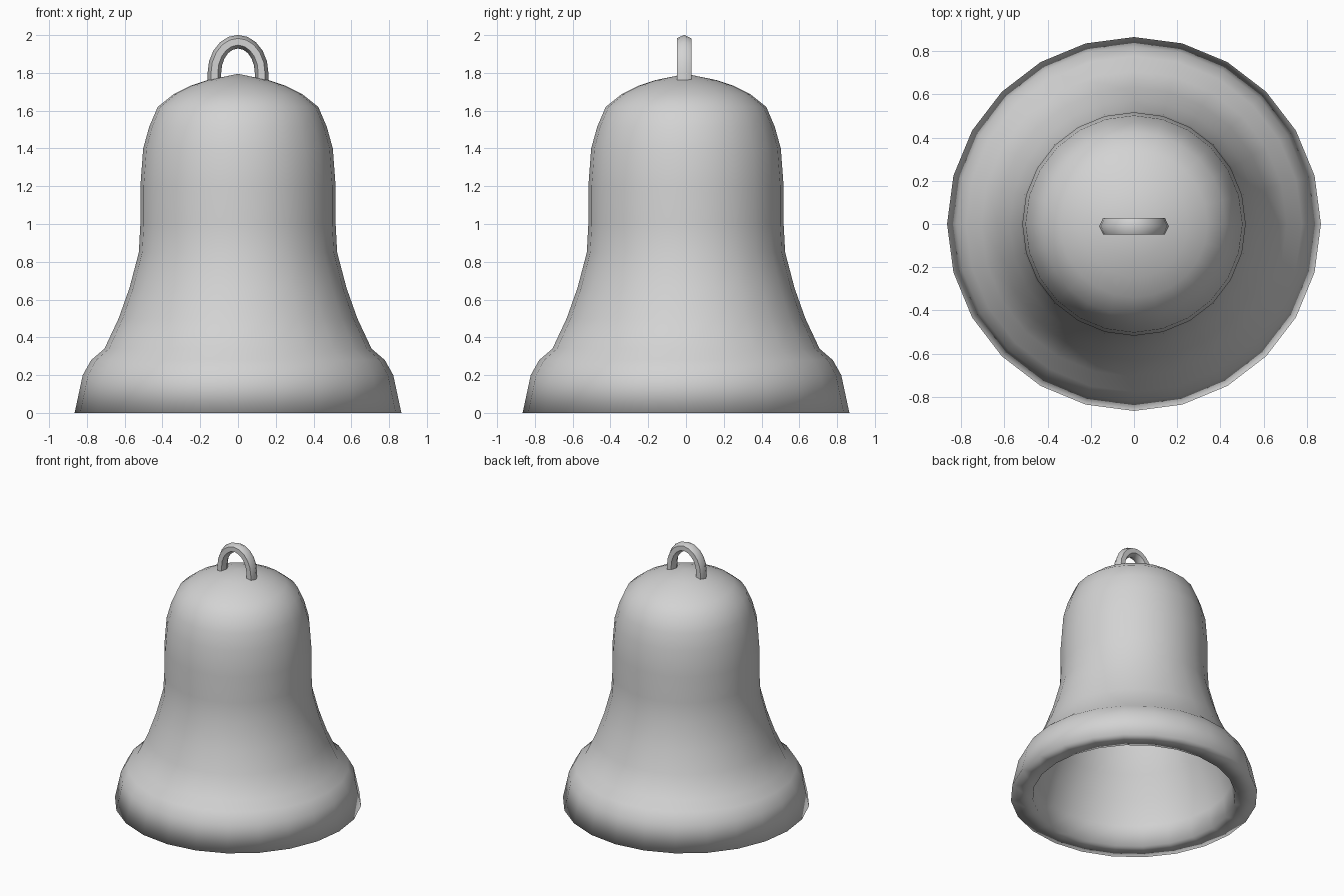
import bpy, bmesh
from math import cos, sin, pi, radians
from mathutils import Vector

cube = bpy.data.objects.get("Cube")
if cube:
    bpy.data.objects.remove(cube, do_unlink=True)

SIDES = 24

metal = bpy.data.materials.new("light grey metal")
metal.use_nodes = True
metal.diffuse_color = (0.65, 0.65, 0.65, 1)
metal.node_tree.nodes["Principled BSDF"].inputs["Base Color"].default_value = (0.65, 0.65, 0.65, 1)


def finish(bm, name):
    bmesh.ops.recalc_face_normals(bm, faces=bm.faces)
    for face in bm.faces:
        face.smooth = True
    mesh = bpy.data.meshes.new(name)
    bm.to_mesh(mesh)
    bm.free()
    mesh.materials.append(metal)
    obj = bpy.data.objects.new(name, mesh)
    bpy.context.collection.objects.link(obj)
    return obj


# Bell body: outer wall and crown, heavy lip and inner wall lathed as one shell
outer = [
    (0.865, 0), (0.822, 0.2), (0.777, 0.28), (0.707, 0.34), (0.632, 0.5),
    (0.575, 0.66), (0.525, 0.85), (0.517, 1.0), (0.517, 1.2), (0.502, 1.4),
    (0.47, 1.515), (0.425, 1.62), (0.34, 1.688), (0.25, 1.732), (0.16, 1.762),
    (0, 1.795)]
inner = [
    (0.71, 0), (0.69, 0.15), (0.65, 0.33), (0.58, 0.5), (0.525, 0.66),
    (0.475, 0.85), (0.465, 1.2), (0.45, 1.4), (0.38, 1.58), (0.23, 1.68),
    (0, 1.74)]
bm = bmesh.new()
verts = [bm.verts.new((r, 0, z)) for r, z in inner[::-1] + outer]
edges = [bm.edges.new(pair) for pair in zip(verts, verts[1:])]
bmesh.ops.spin(bm, geom=verts + edges, cent=(0, 0, 0), axis=(0, 0, 1),
               angle=2 * pi, steps=SIDES, use_merge=True)
bmesh.ops.remove_doubles(bm, verts=bm.verts, dist=0.0005)
finish(bm, "bell_body")

# Hanging loop: six-sided bar swept along an arch
STEPS = 10
path = [(Vector((0.125, -0.01, 1.73)), Vector((1, 0, 0)))]
for i in range(STEPS + 1):
    t = pi * i / STEPS
    path.append((Vector((0.125 * cos(t), -0.01, 1.8 + 0.165 * sin(t))),
                 Vector((cos(t), 0, sin(t)))))
path.append((Vector((-0.125, -0.01, 1.73)), Vector((-1, 0, 0))))
bm = bmesh.new()
rings = []
for centre, out in path:
    rings.append([bm.verts.new(centre + out * 0.036 * cos(k * pi / 3)
                               + Vector((0, 0.044 * sin(k * pi / 3), 0)))
                  for k in range(6)])
for a, b in zip(rings, rings[1:]):
    for k in range(6):
        n = (k + 1) % 6
        bm.faces.new((a[k], a[n], b[n], b[k]))
bm.faces.new(rings[0])
bm.faces.new(rings[-1])
# The flat sides keep crisp borders while the ridges stay soft
finish(bm, "hanging_loop").data.set_sharp_from_angle(angle=radians(57))
